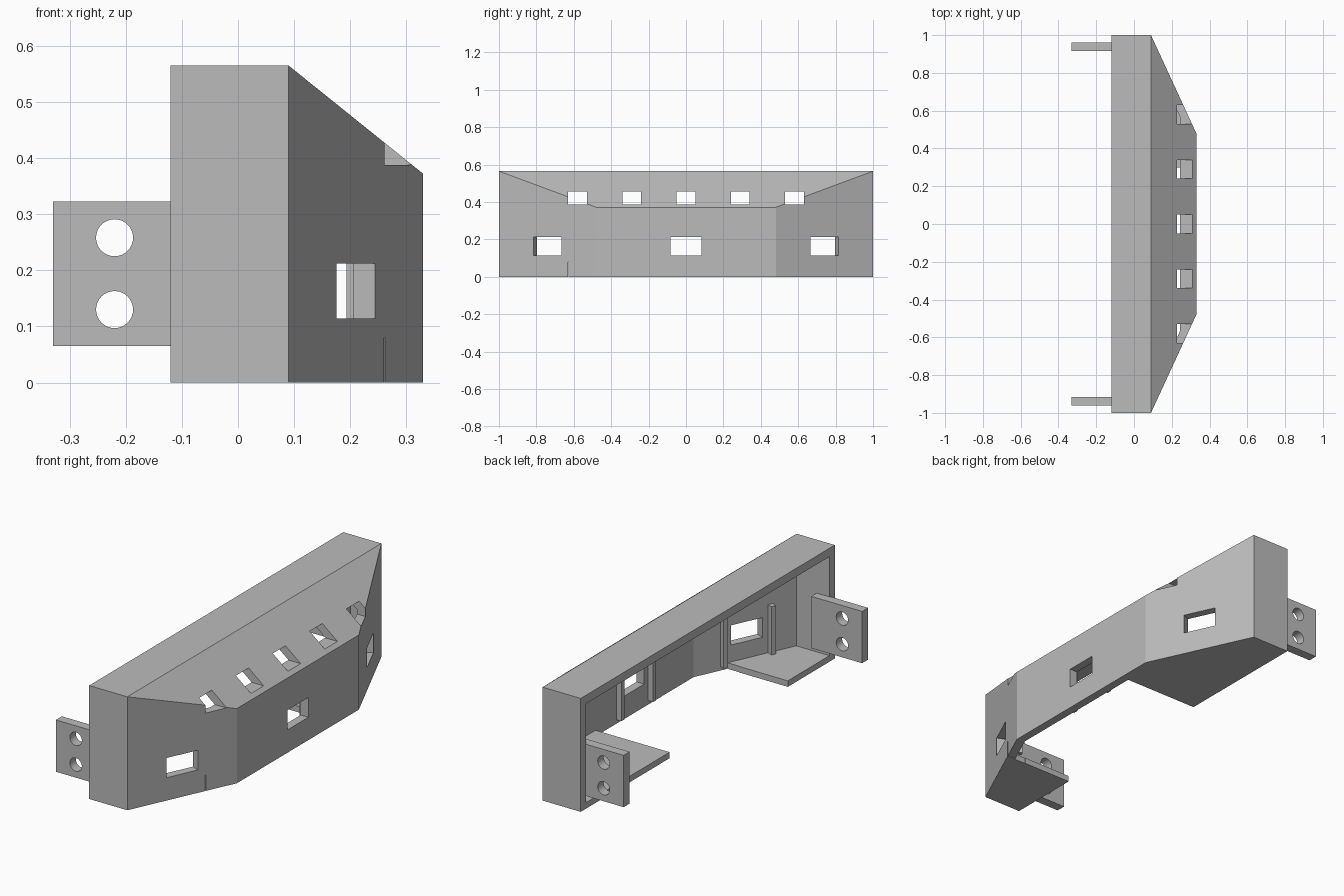
import bpy, bmesh, math
from mathutils import Vector, Matrix

if "Cube" in bpy.data.objects:
    bpy.data.objects.remove(bpy.data.objects["Cube"])

grey = bpy.data.materials.new("plain grey")
grey.use_nodes = True
grey.diffuse_color = (0.5, 0.5, 0.5, 1)
grey.node_tree.nodes["Principled BSDF"].inputs["Base Color"].default_value = (0.5, 0.5, 0.5, 1)

WALL = 0.042
SIDE_DIR = Vector((0.52, 0.24, 0)).normalized()     # outward normal of the +y slanted wall
ROOF_DIR = Vector((0.193, 0, 0.24)).normalized()    # outward normal of the sloped roof
ROOF_EDGE = Vector((0.09, 1, 0.565))


def finish(name, bm):
    bmesh.ops.recalc_face_normals(bm, faces=bm.faces)
    mesh = bpy.data.meshes.new(name)
    bm.to_mesh(mesh)
    bm.free()
    mesh.materials.append(grey)
    obj = bpy.data.objects.new(name, mesh)
    bpy.context.collection.objects.link(obj)
    return obj


def box_bm(lo, hi):
    bm = bmesh.new()
    bmesh.ops.create_cube(bm, size=1)
    lo, hi = Vector(lo), Vector(hi)
    for v in bm.verts:
        v.co = (lo + hi) / 2 + v.co * (hi - lo)
    return bm


def box(name, lo, hi):
    return finish(name, box_bm(lo, hi))


def wedge(name, inset, back, bottom, y_min=-1, y_max=1):
    """Box trimmed by the slanted sides and roof, each moved inward by inset."""
    bm = box_bm((back, max(y_min, inset - 1), bottom),
                (0.33 - inset, min(y_max, 1 - inset), 0.565 - inset))
    mirror = Vector((1, -1, 1))
    for normal, point in ((SIDE_DIR, ROOF_EDGE), (SIDE_DIR * mirror, ROOF_EDGE * mirror),
                          (ROOF_DIR, ROOF_EDGE)):
        cut = bmesh.ops.bisect_plane(bm, geom=bm.verts[:] + bm.edges[:] + bm.faces[:],
                                     plane_co=point - normal * inset, plane_no=normal,
                                     clear_outer=True)
        rim = [e for e in cut["geom_cut"] if isinstance(e, bmesh.types.BMEdge)]
        if rim:
            bmesh.ops.edgeloop_fill(bm, edges=rim)
    return finish(name, bm)


def carve(obj, cutter):
    cutter.hide_render = True
    mod = obj.modifiers.new("cut", "BOOLEAN")
    mod.operation, mod.solver, mod.object = "DIFFERENCE", "EXACT", cutter
    bpy.context.view_layer.objects.active = obj
    bpy.ops.object.modifier_apply(modifier=mod.name)
    bpy.data.objects.remove(cutter)


# Hollow housing, open at the back and along the middle of the floor
housing = wedge("housing", 0, -0.12, 0)
carve(housing, wedge("cavity_cutter", WALL, -0.3, 0.03))
carve(housing, wedge("floor_cutter", WALL, -0.3, -0.1, -0.63, 0.30))

# Row of slots through the roof
for i in range(-2, 3):
    y = i * 0.29
    carve(housing, box("slot_cutter", (0.1, y - 0.05, 0.388), (0.5, y + 0.05, 0.455)))

# Windows with a pair of vertical rails inside each
angle = math.atan2(SIDE_DIR.y, SIDE_DIR.x)
wall_x = 0.09 + 0.24 * 0.26 / 0.52
for label, x, y, turn in (("centre", 0.33, 0, 0), ("left", wall_x, 0.74, 1),
                          ("right", wall_x, -0.74, -1)):
    # angle of the wall's outward normal about z
    place = Matrix.Translation((x, y, 0)) @ Matrix.Rotation(turn * math.atan2(0.24, 0.52), 4, "Z")
    if turn:
        place = Matrix.Translation((x, y, 0)) @ Matrix.Rotation(turn * angle, 4, "Z")
    cutter = box("window_cutter", (-0.1, -0.082, 0.114), (0.1, 0.082, 0.212))
    cutter.data.transform(place)
    carve(housing, cutter)
    for side in (-1, 1):
        rail = box(label + "_window_rail", (-0.07, side * 0.125 - 0.012, 0.02),
                   (-WALL + 0.005, side * 0.125 + 0.012, 0.27))
        rail.data.transform(place)

# Thin slit at the foot of the right slanted wall
carve(housing, box("slit_cutter", (0.15, -0.632, -0.05), (0.4, -0.627, 0.08)))

# Mounting brackets with two bolt holes
for label, side in (("left", 1), ("right", -1)):
    ys = sorted((side * 0.915, side * 0.962))
    bracket = box(label + "_bracket", (-0.33, ys[0], 0.065), (-0.05, ys[1], 0.323))
    for z in (0.13, 0.258):
        bm = bmesh.new()
        bmesh.ops.create_cone(bm, cap_ends=True, segments=32, radius1=0.033, radius2=0.033, depth=0.3,
                              matrix=Matrix.Translation((-0.22, side * 0.94, z))
                              @ Matrix.Rotation(math.pi / 2, 4, "X"))
        carve(bracket, finish("bolt_hole_cutter", bm))
    bpy.ops.object.select_all(action="DESELECT")
    bracket.select_set(True)
    bpy.context.view_layer.objects.active = bracket
    bpy.ops.object.shade_smooth_by_angle(angle=math.radians(30))
